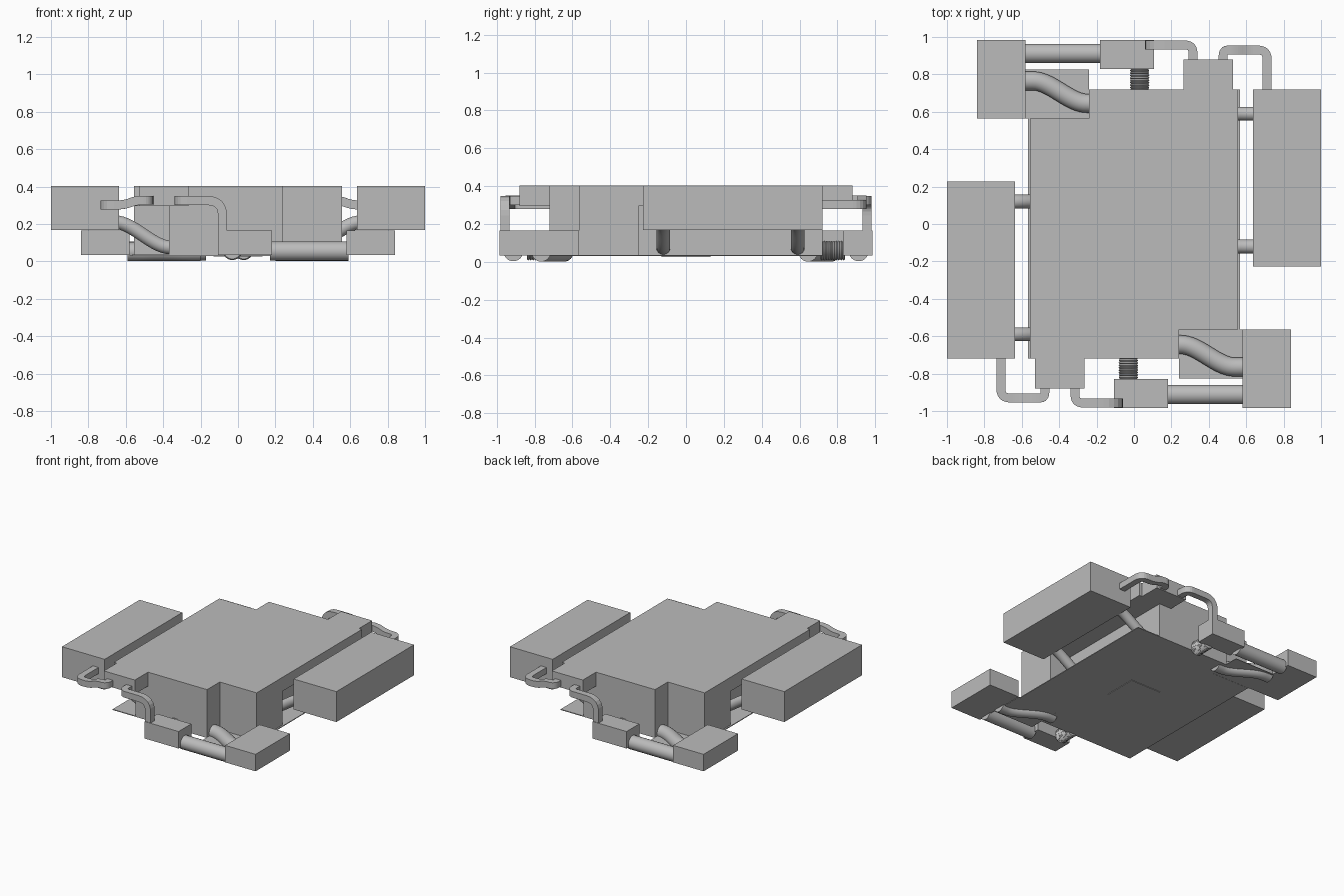
import bpy, bmesh, math
from mathutils import Vector, Matrix

if "Cube" in bpy.data.objects:
    bpy.data.objects.remove(bpy.data.objects["Cube"])

grey = bpy.data.materials.new("plain grey")
grey.diffuse_color = (0.5, 0.5, 0.5, 1)
grey.use_nodes = True
grey.node_tree.nodes["Principled BSDF"].inputs["Base Color"].default_value = grey.diffuse_color
HALF_TURN = Matrix.Rotation(math.pi, 4, 'Z')


def finish(bm, name, smooth=False, twin=True):
    """Make the object and, if wanted, its half-turn twin."""
    bmesh.ops.recalc_face_normals(bm, faces=bm.faces)
    for label, turn in ((name, False), (name + "_twin", True)):
        if turn:
            if not twin:
                break
            bm.transform(HALF_TURN)
        me = bpy.data.meshes.new(label)
        bm.to_mesh(me)
        me.materials.append(grey)
        ob = bpy.data.objects.new(label, me)
        bpy.context.collection.objects.link(ob)
        if smooth:
            bpy.ops.object.select_all(action='DESELECT')
            ob.select_set(True)
            bpy.context.view_layer.objects.active = ob
            bpy.ops.object.shade_smooth_by_angle(angle=math.radians(40))
    bm.free()


def box(name, x0, x1, y0, y1, z0, z1, twin=True):
    bm = bmesh.new()
    bmesh.ops.create_cube(bm, size=1)
    for v in bm.verts:
        v.co = ((x0 + x1) / 2 + v.co.x * (x1 - x0),
                (y0 + y1) / 2 + v.co.y * (y1 - y0),
                (z0 + z1) / 2 + v.co.z * (z1 - z0))
    finish(bm, name, twin=twin)


def prism(name, half, z0, z1):
    """Extrude an outline given as half its points; the rest is the half turn."""
    pts = half + [(-x, -y) for x, y in half]
    bm = bmesh.new()
    f = bm.faces.new([bm.verts.new((x, y, z0)) for x, y in pts])
    r = bmesh.ops.extrude_face_region(bm, geom=[f])
    for v in r["geom"]:
        if isinstance(v, bmesh.types.BMVert):
            v.co.z = z1
    finish(bm, name, twin=False)


def rounded(pts, rad, n=6):
    """Round the corners of a path."""
    pts = [Vector(p) for p in pts]
    out = [pts[0]]
    for a, b, c in zip(pts, pts[1:], pts[2:]):
        r = min(rad, (a - b).length * 0.48, (c - b).length * 0.48)
        p, q = b + (a - b).normalized() * r, b + (c - b).normalized() * r
        for i in range(n + 1):
            t = i / n
            out.append(p * (1 - t) ** 2 + b * 2 * t * (1 - t) + q * t * t)
    return out + [pts[-1]]


def sweep(name, path, radius, sides=20, square=False, radii=None):
    """Sweep a round or square section along a path."""
    bm = bmesh.new()
    rings = []
    n = len(path)
    side = None
    if square:
        sides, radius = 4, radius * math.sqrt(2)
    for i, p in enumerate(path):
        t = (path[min(i + 1, n - 1)] - path[max(i - 1, 0)]).normalized()
        if side is None:
            side = t.cross(Vector((0, 0, 1)))
        side = (side - t * side.dot(t)).normalized()
        up = side.cross(t)
        r = radii[i] if radii else radius
        rings.append([bm.verts.new(p + side * r * math.cos(a) + up * r * math.sin(a))
                      for a in (math.tau * (k + 0.5) / sides for k in range(sides))])
    for a, b in zip(rings, rings[1:]):
        for k in range(sides):
            bm.faces.new((a[k], a[(k + 1) % sides], b[(k + 1) % sides], b[k]))
    bm.faces.new(rings[0])
    bm.faces.new(rings[-1])
    finish(bm, name, smooth=not square)


def s_curve(a, b, n=16):
    """Path that leaves and arrives along x."""
    a, b = Vector(a), Vector(b)
    out = []
    for i in range(n + 1):
        t = i / n
        s = t * t * (3 - 2 * t)
        out.append(Vector((a.x + (b.x - a.x) * t, a.y + (b.y - a.y) * s,
                           a.z + (b.z - a.z) * s)))
    return out


# Main body: wide upper deck with end tabs, narrower core, end blocks and floor
prism("upper_deck", [(-0.555, -0.72), (-0.53, -0.72), (-0.53, -0.88), (-0.265, -0.88),
                     (-0.265, -0.72), (0.24, -0.72), (0.24, -0.565), (0.555, -0.565)],
      0.295, 0.403)
prism("lower_core", [(-0.37, -0.72), (0.24, -0.72), (0.24, -0.565), (0.37, -0.565)],
      0.034, 0.295)
box("core_end_block", 0.37, 0.555, -0.565, -0.25, 0.034, 0.295)
prism("floor_plate", [(-0.567, -0.72), (0.24, -0.72), (0.24, -0.565), (0.567, -0.565)],
      0.03, 0.036)
box("corner_plate", 0.24, 0.58, -0.825, -0.565, 0.031, 0.035)
box("belly_hatch", -0.13, 0.13, -0.13, 0.13, 0.026, 0.031, twin=False)

# Side boxes, corner boxes and junction boxes
box("side_box", -1.0, -0.635, -0.72, 0.228, 0.168, 0.403)
box("corner_box", 0.58, 0.84, -0.985, -0.565, 0.034, 0.165)
box("junction_box", -0.108, 0.182, -0.985, -0.83, 0.034, 0.165)

# Round pipes
sweep("straight_pipe", [Vector((0.17, -0.912, 0.055)), Vector((0.59, -0.912, 0.055))], 0.052)
sweep("bent_pipe", [Vector((0.2, -0.645, 0.052))]
      + s_curve((0.25, -0.645, 0.052), (0.54, -0.765, 0.052))
      + [Vector((0.59, -0.765, 0.052))], 0.051)
for i, y in enumerate((-0.59, 0.12)):
    sweep("side_hose_%d" % (i + 1), s_curve((-0.66, y, 0.21), (-0.36, y, 0.075)), 0.037)

# Ribbed coupling between core and junction box
count = 21
sweep("ribbed_coupling",
      [Vector((-0.03, -0.71 - 0.13 * i / (count - 1), 0.06)) for i in range(count)], 0.05,
      radii=[0.053 if i % 2 else 0.047 for i in range(count)])

# Square ducts from the end tab to the side box and the junction box
sweep("side_duct", rounded([(-0.712, -0.71, 0.302), (-0.712, -0.93, 0.302),
                            (-0.61, -0.93, 0.302), (-0.54, -0.93, 0.327),
                            (-0.477, -0.93, 0.327), (-0.477, -0.87, 0.327)], 0.07),
      0.024, square=True)
sweep("junction_duct", rounded([(-0.315, -0.87, 0.325), (-0.315, -0.957, 0.325),
                                (-0.083, -0.957, 0.325), (-0.083, -0.957, 0.15)], 0.08),
      0.024, square=True)
